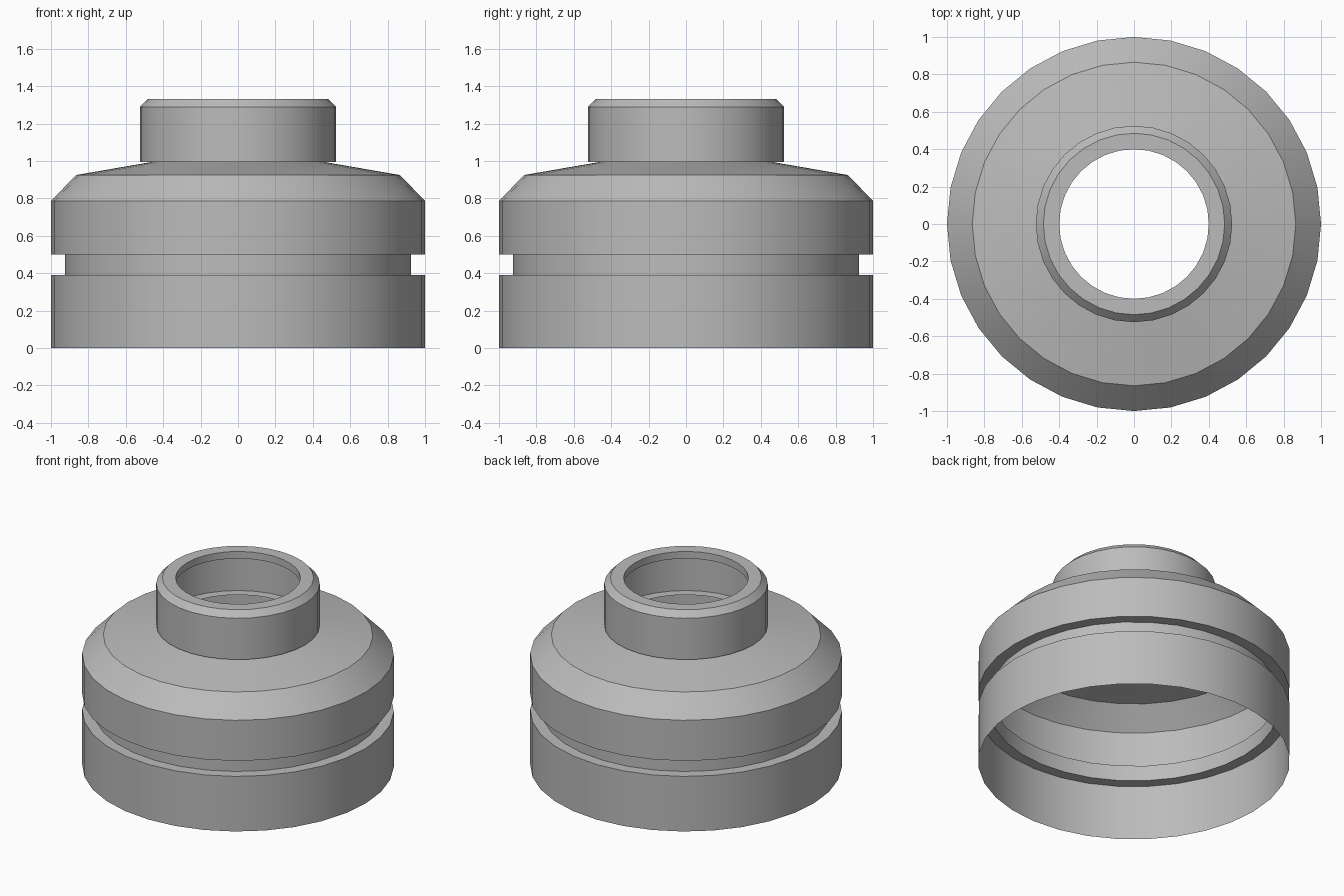
import bpy
import bmesh
from math import tau
from mathutils import Vector

cube = bpy.data.objects.get("Cube")
if cube:
    bpy.data.objects.remove(cube, do_unlink=True)

SIDES = 32

# Plain grey material
grey = bpy.data.materials.new("light_grey")
grey.use_nodes = True
colour = (0.5, 0.5, 0.5, 1)
grey.diffuse_color = colour
grey.node_tree.nodes["Principled BSDF"].inputs["Base Color"].default_value = colour


def lathe(name, profile):
    """Spin an open (radius, height) profile around z into a thin shell."""
    bm = bmesh.new()
    verts = [bm.verts.new((r, 0, z)) for r, z in profile]
    edges = [bm.edges.new(pair) for pair in zip(verts, verts[1:])]
    bmesh.ops.spin(bm, geom=verts + edges, cent=(0, 0, 0), axis=(0, 0, 1),
                   angle=tau, steps=SIDES, use_duplicate=False)
    bmesh.ops.remove_doubles(bm, verts=bm.verts, dist=0.0005)
    bmesh.ops.recalc_face_normals(bm, faces=bm.faces)

    # Make the widest wall face outwards
    def reach(face):
        centre = face.calc_center_median()
        return Vector((centre.x, centre.y)).length
    wall = max(bm.faces, key=reach)
    if wall.normal.dot(wall.calc_center_median() * Vector((1, 1, 0)).length) < 0:
        bmesh.ops.reverse_faces(bm, faces=bm.faces)

    mesh = bpy.data.meshes.new(name)
    bm.to_mesh(mesh)
    bm.free()
    mesh.materials.append(grey)
    obj = bpy.data.objects.new(name, mesh)
    bpy.context.collection.objects.link(obj)
    bpy.ops.object.select_all(action='DESELECT')
    obj.select_set(True)
    bpy.context.view_layer.objects.active = obj
    bpy.ops.object.shade_smooth_by_angle(angle=0.4)
    return obj


# Open-bottomed skirt with a square groove, bevelled edge and shallow shoulder
lathe("grooved_body", [
    (1, 0), (1, 0.39), (0.925, 0.39), (0.925, 0.5), (1, 0.5),
    (1, 0.787), (0.865, 0.925), (0.46, 0.995),
])

# Hollow neck with a chamfered rim and a short inner lip
lathe("neck", [
    (0.46, 0.995), (0.525, 0.995), (0.525, 1.288),
    (0.485, 1.33), (0.4, 1.33), (0.4, 1.28),
])
